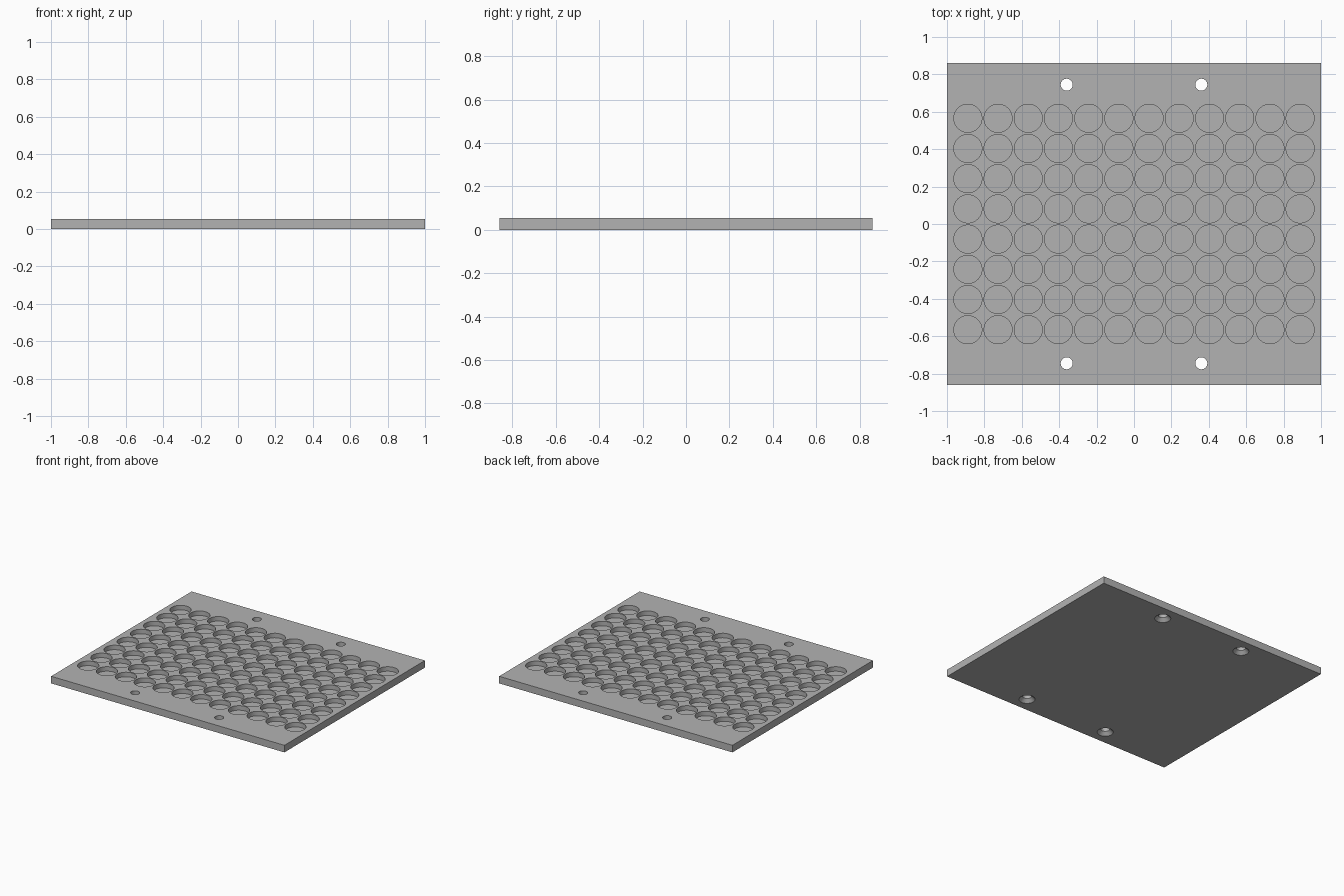
import bpy
import bmesh
from mathutils import Matrix

if "Cube" in bpy.data.objects:
    bpy.data.objects.remove(bpy.data.objects["Cube"], do_unlink=True)

WIDTH, DEPTH, HEIGHT = 2.0, 1.72, 0.055
COLUMNS, ROWS, PITCH = 12, 8, 0.1615
POCKET_RADIUS, POCKET_FLOOR = 0.075, 0.02
HOLE_X, HOLE_Y, HOLE_RADIUS = 0.36, 0.745, 0.032
SINK_RADIUS, SINK_DEPTH = 0.057, 0.025
OVER = 0.02  # cutter overshoot beyond the plate


def add_cone(bm, x, y, z0, z1, r0, r1):
    """Closed upright cone or cylinder between two heights."""
    bmesh.ops.create_cone(
        bm, cap_ends=True, segments=48, radius1=r0, radius2=r1, depth=z1 - z0,
        matrix=Matrix.Translation((x, y, (z0 + z1) / 2)))


def make_object(name, bm):
    mesh = bpy.data.meshes.new(name)
    bm.to_mesh(mesh)
    bm.free()
    obj = bpy.data.objects.new(name, mesh)
    bpy.context.collection.objects.link(obj)
    return obj


def cut(target, cutter):
    """Subtract the cutter from the target, then discard the cutter."""
    cutter.hide_render = True
    mod = target.modifiers.new(cutter.name, "BOOLEAN")
    mod.operation = "DIFFERENCE"
    mod.solver = "EXACT"
    mod.object = cutter
    bpy.context.view_layer.objects.active = target
    bpy.ops.object.modifier_apply(modifier=mod.name)
    bpy.data.objects.remove(cutter, do_unlink=True)


# Flat plate
bm = bmesh.new()
bmesh.ops.create_cube(bm, size=1, matrix=Matrix.Translation((0, 0, HEIGHT / 2))
                      @ Matrix.Diagonal((WIDTH, DEPTH, HEIGHT, 1)))
plate = make_object("tray_plate", bm)

grey = bpy.data.materials.new("plain grey")
grey.use_nodes = True
colour = (0.45, 0.45, 0.45, 1)
grey.diffuse_color = colour
grey.node_tree.nodes["Principled BSDF"].inputs["Base Color"].default_value = colour
plate.data.materials.append(grey)

# Grid of blind round pockets
bm = bmesh.new()
for i in range(COLUMNS):
    for j in range(ROWS):
        add_cone(bm, (i - (COLUMNS - 1) / 2) * PITCH, (j - (ROWS - 1) / 2) * PITCH,
                 POCKET_FLOOR, HEIGHT + OVER, POCKET_RADIUS, POCKET_RADIUS)
cut(plate, make_object("pocket_cutter", bm))

# Four screw holes, through the plate
corners = [(sx * HOLE_X, sy * HOLE_Y) for sx in (-1, 1) for sy in (-1, 1)]
bm = bmesh.new()
for x, y in corners:
    add_cone(bm, x, y, -OVER, HEIGHT + OVER, HOLE_RADIUS, HOLE_RADIUS)
cut(plate, make_object("hole_cutter", bm))

# Countersinks on the underside
slope = (SINK_RADIUS - HOLE_RADIUS) / SINK_DEPTH
bm = bmesh.new()
for x, y in corners:
    add_cone(bm, x, y, -OVER, SINK_DEPTH + OVER,
             SINK_RADIUS + slope * OVER, HOLE_RADIUS - slope * OVER)
cut(plate, make_object("countersink_cutter", bm))

# Smooth round walls, sharp rims
bpy.ops.object.select_all(action="DESELECT")
plate.select_set(True)
bpy.context.view_layer.objects.active = plate
bpy.ops.object.shade_smooth_by_angle()
